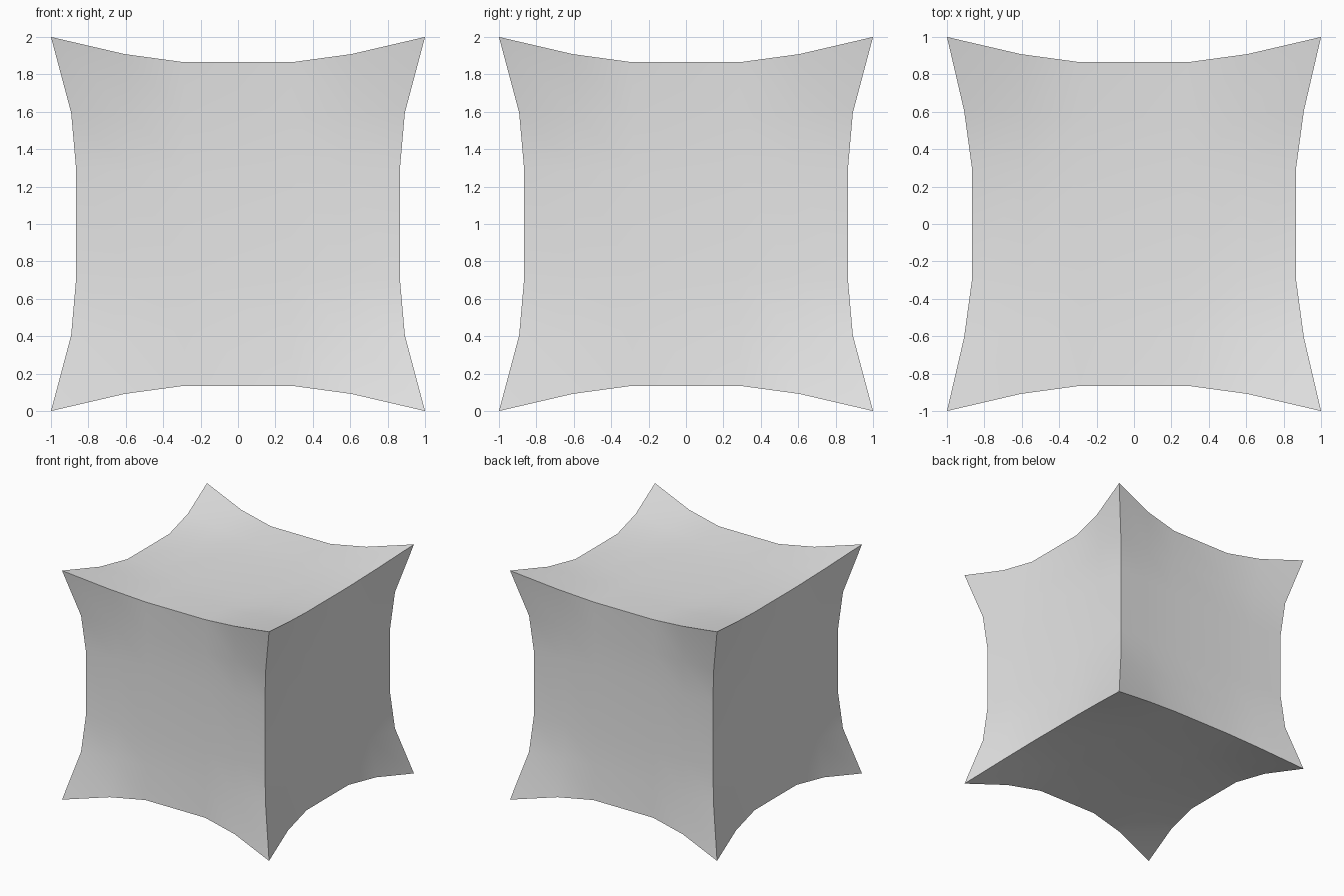
import bpy
import bmesh
import math

cube = bpy.data.objects.get("Cube")
if cube:
    bpy.data.objects.remove(cube, do_unlink=True)

# Cube divided into a coarse grid on every side
bm = bmesh.new()
bmesh.ops.create_cube(bm, size=2)
bmesh.ops.subdivide_edges(bm, edges=bm.edges[:], cuts=4, use_grid_fill=True)


def grid_step(t):
    """Spread the inner grid lines to thirds of the half side."""
    a = abs(t)
    spread = 1.0 if a > 0.9 else 2 / 3 if a > 0.4 else 1 / 3
    return math.copysign(spread, t)


def flare(axis, t):
    """Share of the corner flare at distance t along an axis."""
    if t > 0.9:
        return 1.0
    if t > 0.5:
        return 0.2 if axis == 2 else 0.32
    return 0.0


# Pinch the sides inward and leave the eight corners as points
for v in bm.verts:
    p = [grid_step(t) for t in v.co]
    order = sorted(range(3), key=lambda i: -abs(p[i]))
    b, c = (abs(p[i]) for i in order[1:])
    corner = flare(order[1], b) * flare(order[2], c)
    rim = 1 - (1 - b * b) * (1 - c * c)
    scale = 0.84 + 0.025 * rim + 0.135 * corner
    v.co = [t * scale for t in p]
    v.co.z += 1

mesh = bpy.data.meshes.new("pinched_cube")
bm.to_mesh(mesh)
bm.free()
body = bpy.data.objects.new("pinched_cube", mesh)
bpy.context.collection.objects.link(body)

# Plain light grey
grey = bpy.data.materials.new("light_grey")
grey.use_nodes = True
color = (0.8, 0.8, 0.8, 1)
grey.diffuse_color = color
grey.node_tree.nodes["Principled BSDF"].inputs["Base Color"].default_value = color
mesh.materials.append(grey)

# Smooth sides with sharp cube edges
bpy.ops.object.select_all(action='DESELECT')
body.select_set(True)
bpy.context.view_layer.objects.active = body
bpy.ops.object.shade_smooth_by_angle(angle=math.radians(40))
